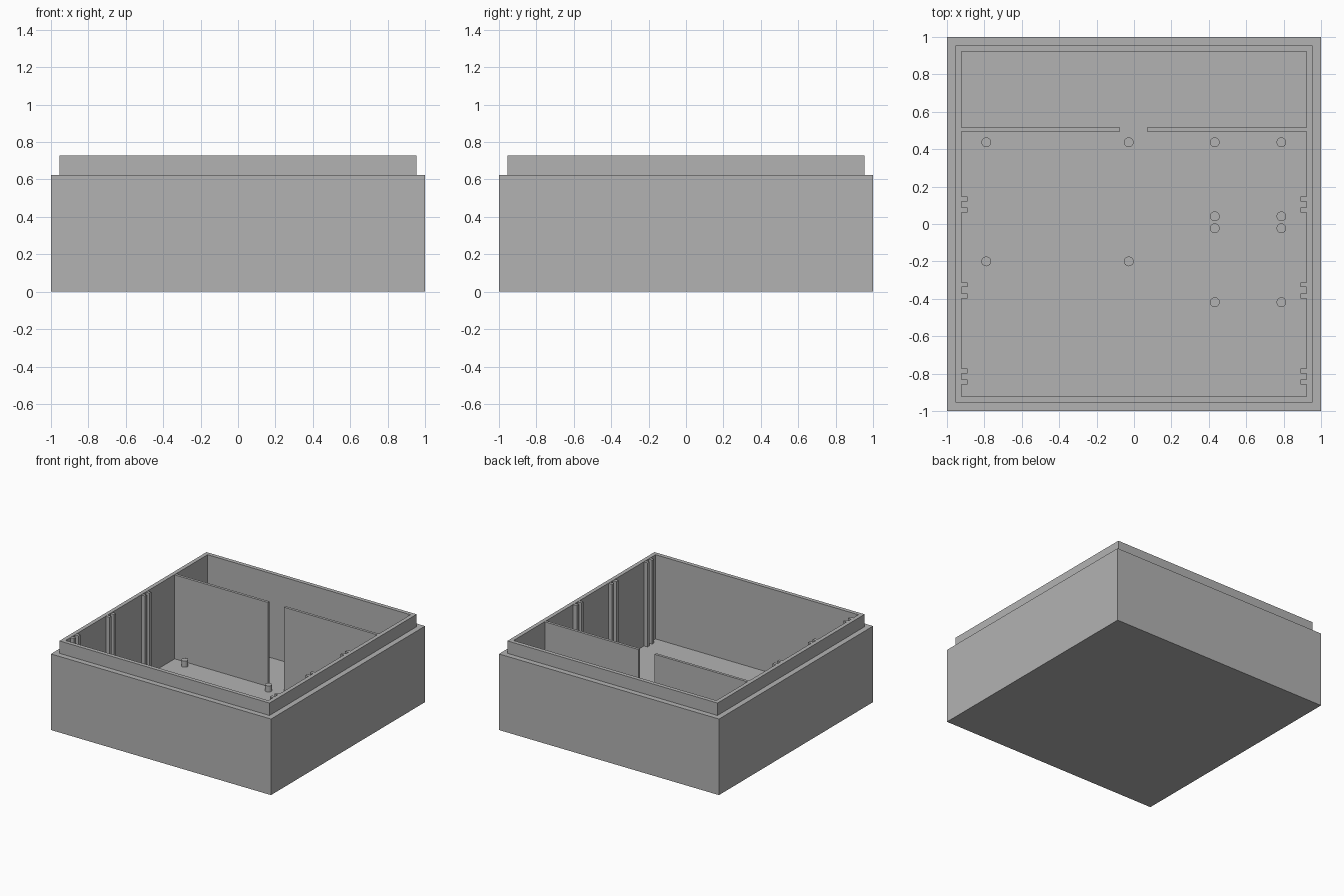
import bpy
import bmesh
from mathutils import Matrix, Vector

cube = bpy.data.objects.get("Cube")
if cube:
    bpy.data.objects.remove(cube, do_unlink=True)

grey = bpy.data.materials.new("plain_grey")
grey.use_nodes = True
colour = (0.45, 0.45, 0.45, 1)
grey.diffuse_color = colour
grey.node_tree.nodes["Principled BSDF"].inputs["Base Color"].default_value = colour

FLOOR, LEDGE, RIM = 0.035, 0.625, 0.727
LIP, INNER = 0.955, 0.922


def add_object(name, bm):
    mesh = bpy.data.meshes.new(name)
    bmesh.ops.recalc_face_normals(bm, faces=bm.faces)
    bm.to_mesh(mesh)
    bm.free()
    mesh.materials.append(grey)
    obj = bpy.data.objects.new(name, mesh)
    bpy.context.collection.objects.link(obj)
    return obj


def add_box(name, x0, x1, y0, y1, z0, z1):
    bm = bmesh.new()
    centre = Vector((x0 + x1, y0 + y1, z0 + z1)) / 2
    size = Matrix.Diagonal((x1 - x0, y1 - y0, z1 - z0, 1))
    bmesh.ops.create_cube(bm, size=1, matrix=Matrix.Translation(centre) @ size)
    return add_object(name, bm)


# Open box: square rings follow the wall profile from base to inner floor
bm = bmesh.new()
profile = [(1, 0), (1, LEDGE), (LIP, LEDGE), (LIP, RIM), (INNER, RIM), (INNER, FLOOR)]
corners = [(-1, -1), (1, -1), (1, 1), (-1, 1)]
rings = [[bm.verts.new((x * r, y * r, z)) for x, y in corners] for r, z in profile]
for low, high in zip(rings, rings[1:]):
    for i in range(4):
        j = (i + 1) % 4
        bm.faces.new((low[i], low[j], high[j], high[i]))
bm.faces.new(rings[0])
bm.faces.new(rings[-1])
add_object("box_shell", bm)

# Partition in two halves with a gap between them
add_box("right_partition", -INNER, -0.075, 0.494, 0.516, FLOOR, RIM - 0.002)
add_box("left_partition", 0.07, INNER, 0.494, 0.516, FLOOR, RIM - 0.002)

# Paired slot rails on both side walls
for y in (0.104, -0.355, -0.815):
    for offset in (-0.03, 0.03):
        y0, y1 = y + offset - 0.013, y + offset + 0.013
        add_box("right_slot_rail", -INNER, -0.89, y0, y1, FLOOR, RIM - 0.002)
        add_box("left_slot_rail", 0.89, INNER, y0, y1, FLOOR, RIM - 0.002)

# Round mounting pegs on the floor
peg_groups = [((-0.79, -0.028), (0.437, -0.2)),
              ((0.432, 0.788), (0.437, 0.041, -0.023, -0.418))]
peg_top = 0.085
for xs, ys in peg_groups:
    for x in xs:
        for y in ys:
            bm = bmesh.new()
            place = Matrix.Translation((x, y, (FLOOR + peg_top) / 2))
            bmesh.ops.create_cone(bm, cap_ends=True, segments=32, radius1=0.026,
                                  radius2=0.026, depth=peg_top - FLOOR, matrix=place)
            peg = add_object("mounting_peg", bm)
            for face in peg.data.polygons:
                face.use_smooth = abs(face.normal.z) < 0.5
            for edge in peg.data.edges:
                a, b = (peg.data.vertices[v].co.z for v in edge.vertices)
                edge.use_edge_sharp = abs(a - b) < 0.001
